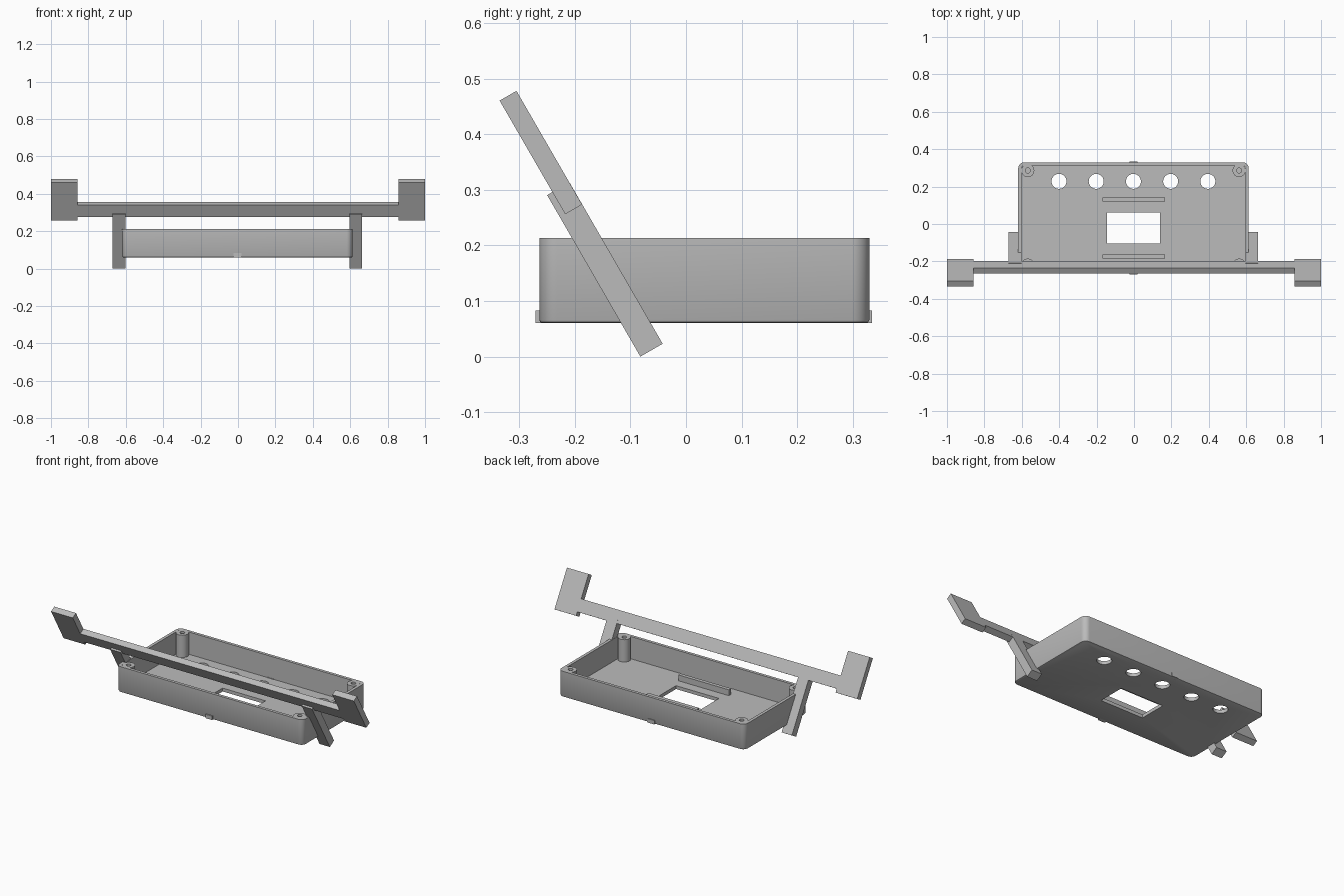
import bpy, bmesh, math
from mathutils import Vector, Matrix

if "Cube" in bpy.data.objects:
    bpy.data.objects.remove(bpy.data.objects["Cube"])

grey = bpy.data.materials.new("plain_grey")
grey.diffuse_color = (0.5, 0.5, 0.5, 1)
grey.use_nodes = True
grey.node_tree.nodes["Principled BSDF"].inputs["Base Color"].default_value = grey.diffuse_color

CX, CY = -0.003, 0.033          # centre of the case
HX, HY = 0.616, 0.297           # half sizes of the case
Z0, Z1, FLOOR, WALL = 0.06, 0.213, 0.02, 0.018


def finish(name, bm):
    bmesh.ops.recalc_face_normals(bm, faces=bm.faces)
    me = bpy.data.meshes.new(name)
    bm.to_mesh(me)
    bm.free()
    me.materials.append(grey)
    ob = bpy.data.objects.new(name, me)
    bpy.context.collection.objects.link(ob)
    return ob


def rounded(hx, hy, r, n=8):
    pts = []
    for k, (sx, sy) in enumerate([(1, 1), (-1, 1), (-1, -1), (1, -1)]):
        for i in range(n + 1):
            a = math.pi / 2 * (k + i / n)
            pts.append((CX + sx * (hx - r) + r * math.cos(a), CY + sy * (hy - r) + r * math.sin(a)))
    return pts


def loft(name, rings):
    """Stack outlines (points, z) into a closed solid."""
    bm = bmesh.new()
    loops = [[bm.verts.new((x, y, z)) for x, y in pts] for pts, z in rings]
    n = len(loops[0])
    for a, b in zip(loops, loops[1:]):
        for i in range(n):
            bm.faces.new((a[i], a[(i + 1) % n], b[(i + 1) % n], b[i]))
    bm.faces.new(loops[0][::-1])
    bm.faces.new(loops[-1])
    return finish(name, bm)


def box(name, x0, x1, y0, y1, z0, z1, mat=Matrix()):
    bm = bmesh.new()
    bmesh.ops.create_cube(bm, size=1)
    for v in bm.verts:
        p = Vector(((x0 + x1) / 2 + v.co.x * (x1 - x0), (y0 + y1) / 2 + v.co.y * (y1 - y0),
                    (z0 + z1) / 2 + v.co.z * (z1 - z0)))
        v.co = mat @ p
    return finish(name, bm)


def cyl(name, x, y, r, z0, z1, mat=Matrix(), n=32):
    bm = bmesh.new()
    bmesh.ops.create_cone(bm, cap_ends=True, segments=n, radius1=r, radius2=r, depth=z1 - z0)
    bm.transform(mat @ Matrix.Translation((x, y, (z0 + z1) / 2)))
    return finish(name, bm)


def combine(ob, other, op):
    m = ob.modifiers.new("cut", 'BOOLEAN')
    m.operation, m.object, m.solver = op, other, 'EXACT'
    bpy.context.view_layer.objects.active = ob
    bpy.ops.object.modifier_apply(modifier=m.name)
    bpy.data.objects.remove(other)


def smooth(ob):
    bpy.ops.object.select_all(action='DESELECT')
    ob.select_set(True)
    bpy.context.view_layer.objects.active = ob
    bpy.ops.object.shade_smooth_by_angle(angle=math.radians(35))


# open case with a softly rounded bottom edge
case = loft("case", [(rounded(HX - i, HY - i, 0.032 - i), z) for i, z in
                     [(0.006, Z0), (0.002, Z0 + 0.002), (0, Z0 + 0.006), (0, Z1)]])
combine(case, loft("cavity", [(rounded(HX - WALL, HY - WALL, 0.014), z) for z in (Z0 + FLOOR, 0.3)]),
        'DIFFERENCE')

# screw posts in the corners
corners = [(CX + sx * 0.565, CY + sy * 0.253) for sx in (-1, 1) for sy in (-1, 1)]
for x, y in corners:
    combine(case, cyl("post", x, y, 0.035, Z0 + 0.01, Z1), 'UNION')
for x, y in corners:
    combine(case, cyl("screw_hole", x, y, 0.0135, Z0 + 0.04, 0.3), 'DIFFERENCE')

# button holes and screen window through the floor
for i in range(-2, 3):
    combine(case, cyl("button_hole", CX + 0.199 * i, 0.228, 0.04, 0, 0.15, n=48), 'DIFFERENCE')
combine(case, box("window", -0.145, 0.139, -0.104, 0.062, 0, 0.15), 'DIFFERENCE')
smooth(case)

# screen holding ribs on the floor
for name, y in (("front_rib", -0.174), ("back_rib", 0.13)):
    box(name, -0.169, 0.165, y - 0.011, y + 0.011, Z0 + 0.01, Z0 + FLOOR + 0.035)

# small catches outside the long walls
for name, y0, y1 in (("front_catch", -0.271, -0.25), ("back_catch", 0.31, 0.335)):
    box(name, CX - 0.022, CX + 0.022, y0, y1, Z0, Z0 + 0.023)

# tilted bracket frame: x across, y down along the slope, z out to the front
c, s = math.cos(math.radians(60)), math.sin(math.radians(60))
tilt = Matrix(((1, 0, 0, 0), (0, c, -s, -0.305), (0, -s, -c, 0.478), (0, 0, 0, 1)))
T = 0.035

box("cross_bar", -0.858, 0.858, 0.14, 0.214, 0, T, tilt)
for side, sg in (("left", -1), ("right", 1)):
    tab = box(side + "_mount_tab", *sorted((sg * 0.857, sg * 1.0)), 0, 0.236, 0, T, tilt)
    combine(tab, cyl("tab_hole", sg * 0.929, 0.086, 0.02, -0.1, 0.1, tilt), 'DIFFERENCE')
    smooth(tab)
    box(side + "_leg", *sorted((CX + sg * 0.599, CX + sg * 0.667)), 0.19, 0.5255, -0.0003, 0.046, tilt)
